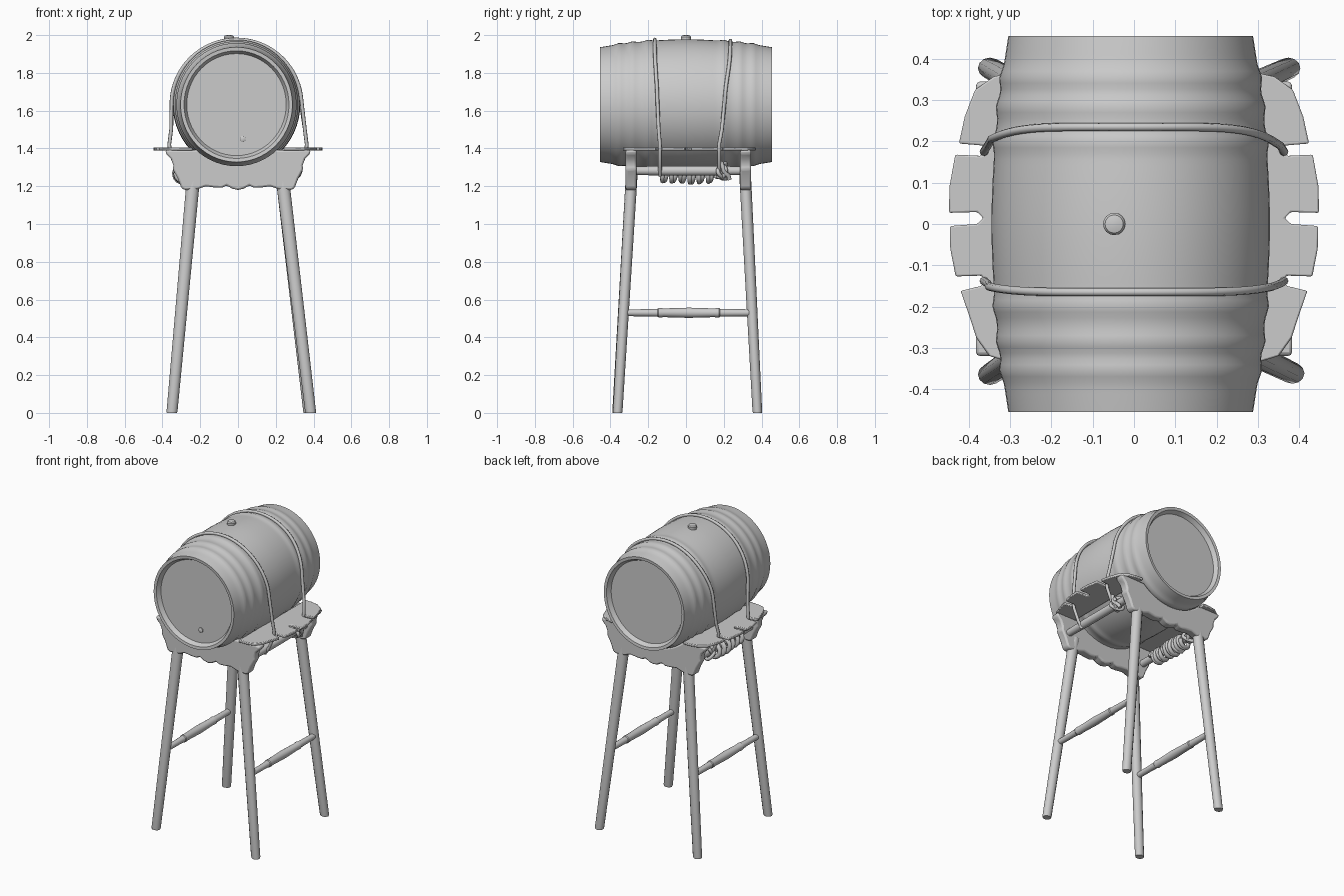
import bpy, bmesh, math, random
from mathutils import Vector

if "Cube" in bpy.data.objects:
    bpy.data.objects.remove(bpy.data.objects["Cube"])

random.seed(4)
CX, CZ, SX = -0.008, 1.632, 0.975          # barrel axis position, width factor


def finish(name, bm, angle=35):
    bmesh.ops.recalc_face_normals(bm, faces=bm.faces)
    me = bpy.data.meshes.new(name)
    bm.to_mesh(me)
    bm.free()
    ob = bpy.data.objects.new(name, me)
    bpy.context.collection.objects.link(ob)
    bpy.ops.object.select_all(action='DESELECT')
    ob.select_set(True)
    bpy.context.view_layer.objects.active = ob
    bpy.ops.object.shade_smooth_by_angle(angle=math.radians(angle))
    return ob


def loft(name, rings, angle=35):
    """Skin a list of equal-sized point rings and cap both ends."""
    bm = bmesh.new()
    vs = [[bm.verts.new(p) for p in r] for r in rings]
    n = len(vs[0])
    for a, b in zip(vs, vs[1:]):
        for i in range(n):
            bm.faces.new((a[i], a[(i + 1) % n], b[(i + 1) % n], b[i]))
    bm.faces.new(vs[0])
    bm.faces.new(vs[-1])
    return finish(name, bm, angle)


def lathe_y(name, profile, cx, cz, n=16, sx=1.0):
    """Revolve (radius, y) pairs about an axis along y."""
    return loft(name, [[(cx + sx * r * math.cos(2 * math.pi * i / n), y,
                         cz + r * math.sin(2 * math.pi * i / n)) for i in range(n)]
                       for r, y in profile])


def slab(name, outline, offset, bevel):
    """Flat outline given thickness along an offset vector, with soft edges."""
    ob = loft(name, [outline, [Vector(p) + offset for p in outline]])
    m = ob.modifiers.new('soft edges', 'BEVEL')
    m.width, m.segments, m.limit_method = bevel, 2, 'ANGLE'
    return ob


def rope(name, pts, r=0.011):
    cu = bpy.data.curves.new(name, 'CURVE')
    cu.dimensions = '3D'
    cu.bevel_depth, cu.bevel_resolution, cu.use_fill_caps = r, 2, True
    sp = cu.splines.new('POLY')
    sp.points.add(len(pts) - 1)
    for p, q in zip(sp.points, pts):
        p.co = (*q, 1)
    ob = bpy.data.objects.new(name, cu)
    bpy.context.collection.objects.link(ob)
    bpy.ops.object.select_all(action='DESELECT')
    ob.select_set(True)
    bpy.context.view_layer.objects.active = ob
    bpy.ops.object.convert(target='MESH')
    bpy.ops.object.shade_smooth_by_angle(angle=math.radians(60))


def barrel_r(y):
    t = abs(y)
    hoop = sum(0.007 * math.exp(-((t - c) / 0.02) ** 2) for c in (0.2, 0.285, 0.355))
    return 0.346 - 0.042 * (t / 0.455) ** 1.8 + hoop


# Barrel: bulging staves, softly raised hoops, recessed heads
side = [(barrel_r(-0.455 + 0.91 * i / 64), -0.455 + 0.91 * i / 64) for i in range(65)]
head = [(0.002, 0.425), (0.27, 0.425), (0.285, 0.453)]
lathe_y('barrel', [(r, -y) for r, y in head] + side + head[::-1], CX, CZ, 56, SX)

# Bung on top, small plug in the front head
n = 16
loft('bung', [[(-0.048 + r * math.cos(2 * math.pi * i / n), r * math.sin(2 * math.pi * i / n), z)
               for i in range(n)]
              for r, z in ((0.025, 1.95), (0.027, 1.99), (0.022, 1.997), (0.01, 2.0))])
lathe_y('tap_plug', [(0.016, -0.42), (0.016, -0.433), (0.011, -0.436)], 0.025, 1.45, 12)

# Carved end boards cradling the barrel, with a wavy lower edge
lower = [(0.385, 1.392), (0.38, 1.37), (0.355, 1.345), (0.342, 1.31), (0.345, 1.29), (0.318, 1.24),
         (0.3, 1.19), (0.28, 1.179), (0.215, 1.184), (0.17, 1.2), (0.12, 1.193), (0.085, 1.192),
         (0.06, 1.204), (0.03, 1.187)]
for label, y in (('front', -0.32), ('back', 0.287)):
    r = barrel_r(y) - 0.008
    a0 = math.asin((1.392 - CZ) / r)
    arc = [(CX + SX * r * math.cos(a), CZ + r * math.sin(a))
           for a in [math.pi - a0 + (2 * a0 + math.pi) * i / 14 for i in range(15)]]
    prof = arc + lower + [(0, 1.18)] + [(-x, z) for x, z in reversed(lower)]
    slab(label + '_cradle_board', [(x, y, z) for x, z in prof], Vector((0, 0.058, 0)), 0.01)

# Notched side tabletops left and right of the barrel
top = [(0.24, -0.335), (0.31, -0.332), (0.35, -0.32), (0.382, -0.275), (0.4, -0.22), (0.42, -0.162),
       (0.37, -0.15), (0.358, -0.138), (0.37, -0.125), (0.432, -0.127), (0.445, -0.06), (0.446, -0.005),
       (0.38, 0.0), (0.365, 0.014), (0.38, 0.029), (0.448, 0.027), (0.447, 0.09), (0.433, 0.168),
       (0.37, 0.165), (0.352, 0.175), (0.365, 0.19), (0.424, 0.195), (0.41, 0.26), (0.385, 0.325),
       (0.34, 0.357), (0.29, 0.368), (0.24, 0.37)]
for label, s in (('left', -1), ('right', 1)):
    slab(label + '_tabletop', [(s * x, y, 1.389) for x, y in top], Vector((0, 0, 0.017)), 0.004)

# Splayed legs: (top x, top y) to (foot x, foot y)
legs = {'front_left': (-0.24, -0.291, -0.35, -0.365), 'front_right': (0.24, -0.291, 0.385, -0.362),
        'back_left': (-0.24, 0.316, -0.35, 0.378), 'back_right': (0.24, 0.316, 0.375, 0.378)}
n = 12
for label, (tx, ty, fx, fy) in legs.items():
    rings = []
    for z, r in ((0, 0.027), (0.01, 0.029), (0.6, 0.032), (1.19, 0.035), (1.27, 0.035)):
        k = z / 1.2
        x, y = fx + (tx - fx) * k, fy + (ty - fy) * k
        rings.append([(x + r * math.cos(2 * math.pi * i / n), y + 0.88 * r * math.sin(2 * math.pi * i / n), z)
                      for i in range(n)])
    loft(label + '_leg', rings)

# Turned stretchers between the legs and plain rails under the top
turned = [(0.018, -0.325), (0.019, -0.2), (0.021, -0.15), (0.025, -0.145), (0.025, -0.13), (0.023, -0.12),
          (0.027, 0.015), (0.023, 0.15), (0.025, 0.16), (0.025, 0.175), (0.021, 0.18), (0.018, 0.35)]
for label, s, x in (('left', -1, -0.302), ('right', 1, 0.322)):
    lathe_y(label + '_stretcher', turned, x, 0.53)
    lathe_y(label + '_upper_rail', [(0.022, -0.29), (0.026, -0.1), (0.026, 0.13), (0.022, 0.31)],
            s * 0.29, 1.282)

# Ropes hugging the barrel, through the notches, down to the rails
tail = [(0.354, 0.75, 1.5), (0.364, 1, 1.42), (0.358, 1, 1.375), (0.325, 1, 1.3), (0.295, 1, 1.255)]
for label, ytop, ylow in (('front', -0.165, -0.138), ('back', 0.235, 0.175)):
    pts = []
    for i in range(41):
        a = math.radians(5 + 170 * i / 40)
        k = abs(math.cos(a)) ** 6
        r = barrel_r(ytop) + 0.005
        pts.append((CX + r * math.cos(a), ytop + (ylow - ytop) * 0.5 * k, CZ + r * math.sin(a)))
    ends = [(x, ytop + (ylow - ytop) * k, z) for x, k, z in tail]
    rope(label + '_rope', ends[::-1] + pts + [(-x, y, z) for x, y, z in ends], 0.01)

# Rope coil wound loosely on the left rail
turns, steps = 12, 14
coil = []
for i in range(turns * steps + 1):
    if i % steps == 0:
        wob = random.uniform(-0.006, 0.006)
    a = 2 * math.pi * i / steps
    coil.append((-0.29 + (0.042 + wob) * math.cos(a), -0.15 + 0.29 * i / (turns * steps) + 0.012 * math.sin(a * 0.5),
                 1.266 + (0.042 + wob) * math.sin(a)))
rope('rope_coil', coil, 0.013)

# Knots where the back rope meets the rails
for label, x, y in (('right', 0.29, 0.19), ('left', -0.29, 0.18)):
    rope(label + '_knot', [(x + (0.035 + 0.006 * math.sin(5 * t)) * math.cos(2 * t),
                            y + 0.022 * math.cos(3 * t),
                            1.28 + (0.036 + 0.006 * math.cos(3 * t)) * math.sin(2 * t))
                           for t in [2 * math.pi * i / 40 for i in range(41)]], 0.011)
rope('loose_rope_end', [(0.325, 0.185, 1.33), (0.33, 0.2, 1.28), (0.31, 0.225, 1.255), (0.305, 0.23, 1.235)], 0.012)
